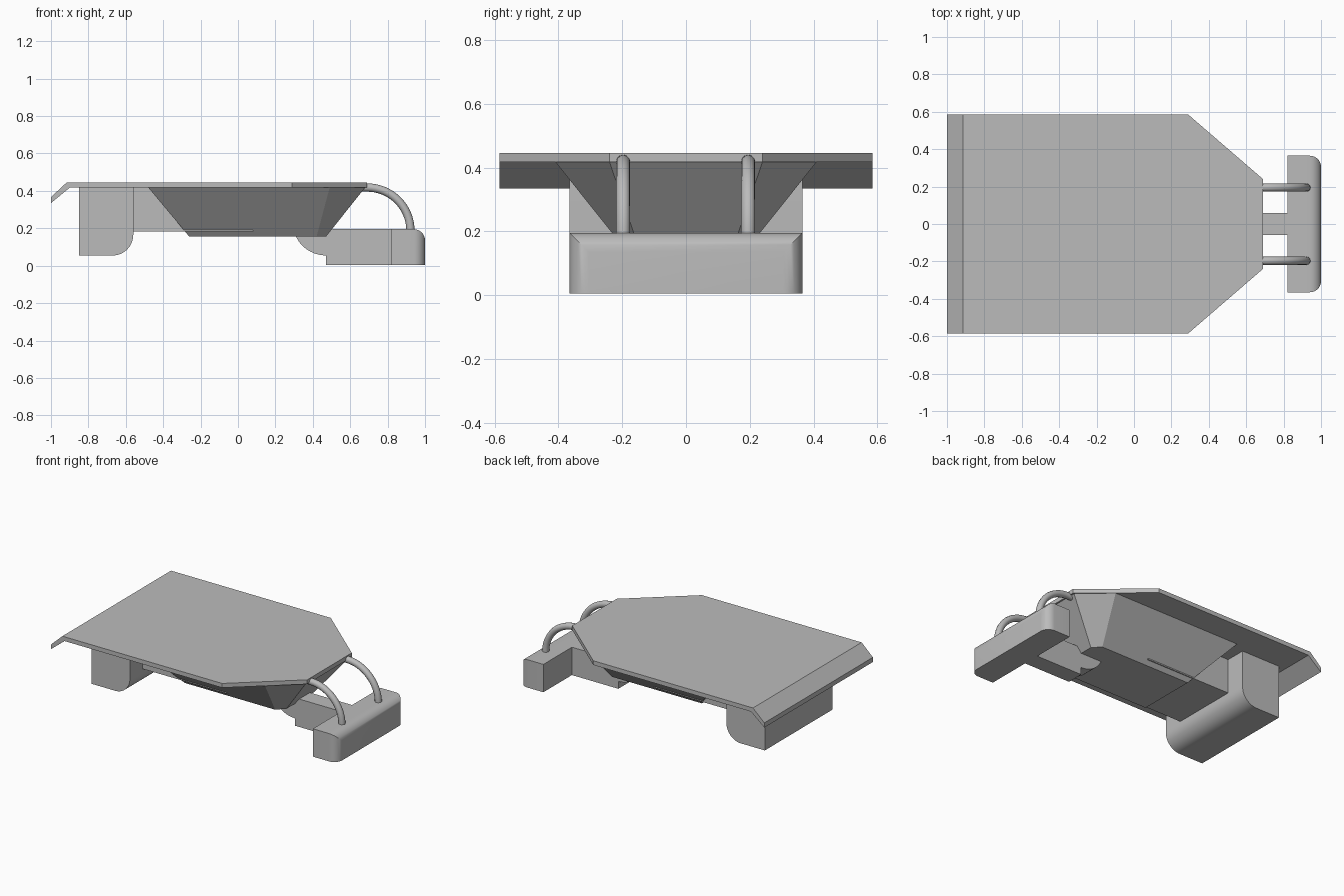
import bpy, bmesh, math

cube = bpy.data.objects.get("Cube")
if cube:
    bpy.data.objects.remove(cube, do_unlink=True)

GREY = (0.5, 0.5, 0.5, 1)
grey = bpy.data.materials.new("plain_grey")
grey.use_nodes = True
grey.diffuse_color = GREY
grey.node_tree.nodes["Principled BSDF"].inputs["Base Color"].default_value = GREY


def finish(name, bm, smooth=False):
    bmesh.ops.recalc_face_normals(bm, faces=bm.faces[:])
    mesh = bpy.data.meshes.new(name)
    bm.to_mesh(mesh)
    bm.free()
    mesh.materials.append(grey)
    obj = bpy.data.objects.new(name, mesh)
    bpy.context.collection.objects.link(obj)
    if smooth:
        bpy.ops.object.select_all(action="DESELECT")
        obj.select_set(True)
        bpy.context.view_layer.objects.active = obj
        bpy.ops.object.shade_smooth_by_angle(angle=math.radians(30))
    return obj


def loft(name, lower, upper, smooth=False):
    """Closed solid between two matching rings of points."""
    bm = bmesh.new()
    a = [bm.verts.new(p) for p in lower]
    b = [bm.verts.new(p) for p in upper]
    bm.faces.new(a)
    bm.faces.new(b)
    for i in range(len(a)):
        j = (i + 1) % len(a)
        bm.faces.new((a[i], a[j], b[j], b[i]))
    return finish(name, bm, smooth)


def side_prism(name, profile, half_width, smooth=False):
    """Extrude an x-z profile evenly across y."""
    return loft(name, [(x, -half_width, z) for x, z in profile],
                [(x, half_width, z) for x, z in profile], smooth)


def mirrored_ring(half, z):
    """Plan outline from its +y half."""
    return [(x, y, z) for x, y in half] + [(x, -y, z) for x, y in reversed(half)]


def arc(cx, cz, rx, rz, start, end, steps=12):
    angles = [math.radians(start + (end - start) * i / steps) for i in range(steps + 1)]
    return [(cx + rx * math.cos(t), cz + rz * math.sin(t)) for t in angles]


# Flat deck with a tapered nose and a drooping rear lip
plan = [(-0.915, 0.585), (0.29, 0.585), (0.69, 0.24)]
loft("deck", mirrored_ring(plan, 0.417), mirrored_ring(plan, 0.446))
side_prism("rear_lip", [(-0.915, 0.446), (-0.9, 0.417), (-1, 0.335), (-1, 0.367)], 0.585)

# Tapered hull under the deck
loft("hull",
     mirrored_ring([(-0.26, 0.2), (0.42, 0.2), (0.47, 0.15)], 0.155),
     mirrored_ring([(-0.48, 0.41), (0.49, 0.41), (0.68, 0.24)], 0.418))

# Spine joining the hull to the rear block
side_prism("spine", [(-0.57, 0.182), (0.08, 0.182), (0.08, 0.418), (-0.57, 0.418)], 0.228)

# Rear block with a rounded lower edge
side_prism("rear_block", [(-0.85, 0.418), (-0.85, 0.055)]
           + arc(-0.67, 0.165, 0.11, 0.11, -90, 0) + [(-0.56, 0.418)], 0.365, True)

# Front arm with a rounded heel
side_prism("front_arm", [(0.83, 0.005), (0.47, 0.005)]
           + arc(0.47, 0.225, 0.175, 0.17, -90, -172) + [(0.3, 0.2), (0.47, 0.195), (0.83, 0.195)],
           0.058, True)

# Crossbar, rounded along its outer top and outer upright edges
bm = bmesh.new()
bmesh.ops.create_cube(bm, size=1)
for v in bm.verts:
    v.co = (0.91 + v.co.x * 0.18, v.co.y * 0.73, 0.1 + v.co.z * 0.19)
edges = [e for e in bm.edges if all(v.co.x > 0.95 for v in e.verts)
         and any(v.co.z > 0.1 for v in e.verts)]
bmesh.ops.bevel(bm, geom=edges, offset=0.06, segments=8, profile=0.5, affect="EDGES")
finish("crossbar", bm, True)

# Pair of curved pipes from the deck nose to the crossbar
for side, y in (("left", 0.195), ("right", -0.197)):
    path = [(0.66, 0.418)] + arc(0.69, 0.188, 0.232, 0.23, 90, 0, 16)
    curve = bpy.data.curves.new(side + "_pipe", "CURVE")
    curve.dimensions = "3D"
    curve.bevel_depth = 0.022
    curve.bevel_resolution = 4
    curve.use_fill_caps = True
    spline = curve.splines.new("POLY")
    spline.points.add(len(path) - 1)
    for point, (x, z) in zip(spline.points, path):
        point.co = (x, y, z, 1)
    spline.use_smooth = True
    curve.materials.append(grey)
    bpy.context.collection.objects.link(bpy.data.objects.new(side + "_pipe", curve))
